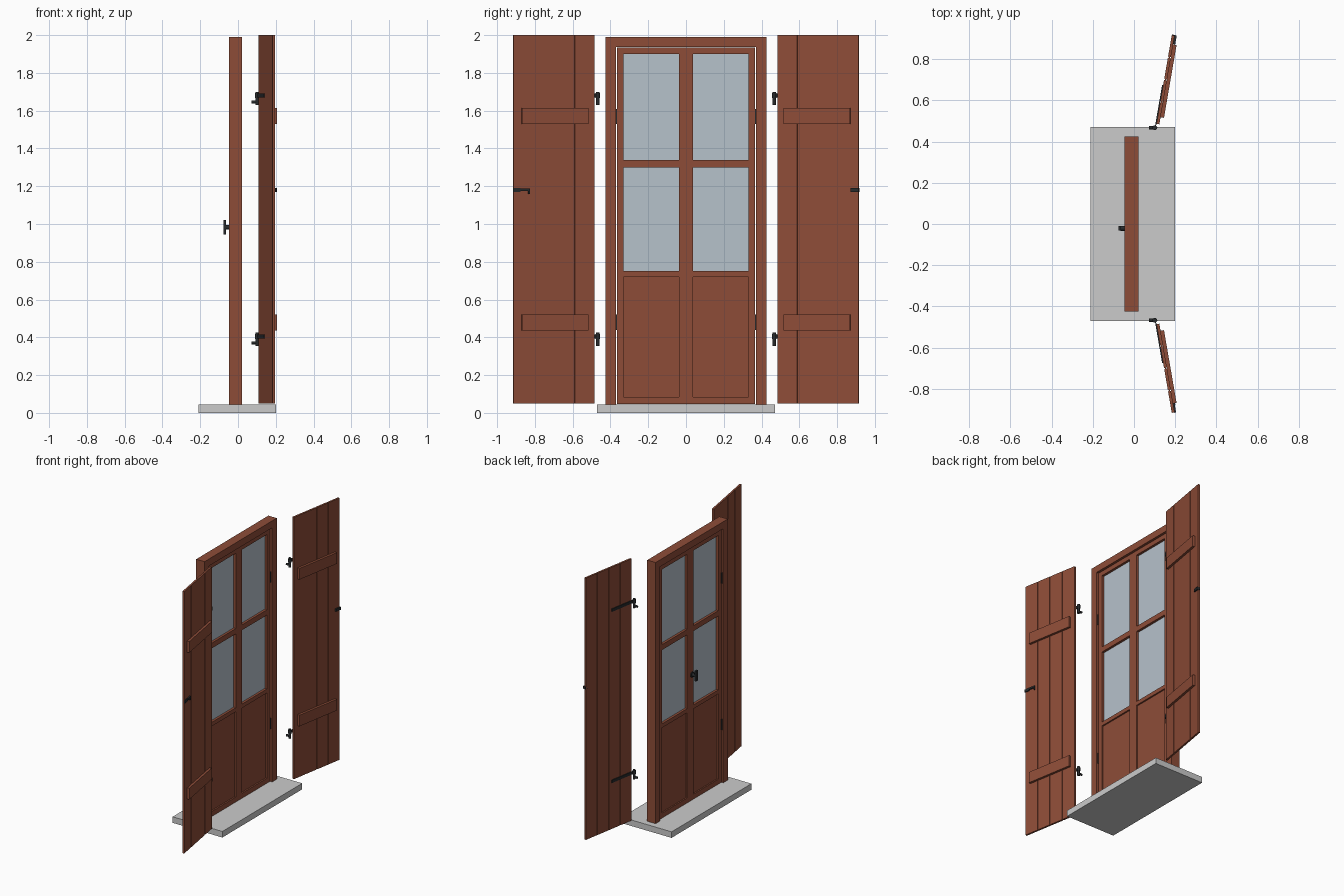
import bpy, bmesh
from math import sin, cos, radians, pi
from mathutils import Matrix, Vector

if "Cube" in bpy.data.objects:
    bpy.data.objects.remove(bpy.data.objects["Cube"])


def material(name, color):
    m = bpy.data.materials.new(name)
    m.diffuse_color = (*color, 1)
    m.use_nodes = True
    m.node_tree.nodes["Principled BSDF"].inputs["Base Color"].default_value = m.diffuse_color
    return m


WOOD = material("red_brown_wood", (0.27, 0.073, 0.039))
GLASS = material("pale_glass", (0.47, 0.54, 0.60))
IRON = material("black_iron", (0.02, 0.023, 0.025))
I4 = Matrix.Identity(4)


def build(name, mat, boxes=(), rods=(), frame=I4):
    """One object from boxes (lo, hi) and rods (start, end, radius)."""
    bm = bmesh.new()
    for lo, hi in boxes:
        lo, hi = Vector(lo), Vector(hi)
        m = Matrix.Translation((lo + hi) / 2) @ Matrix.Diagonal((*(hi - lo), 1))
        bmesh.ops.create_cube(bm, size=1, matrix=m)
    for a, b, r in rods:
        a, b = Vector(a), Vector(b)
        rot = (b - a).to_track_quat('Z', 'Y').to_matrix().to_4x4()
        bmesh.ops.create_cone(bm, cap_ends=True, segments=16, radius1=r, radius2=r,
                              depth=(b - a).length,
                              matrix=Matrix.Translation((a + b) / 2) @ rot)
    bm.transform(frame)
    bmesh.ops.recalc_face_normals(bm, faces=bm.faces[:])
    me = bpy.data.meshes.new(name)
    bm.to_mesh(me)
    bm.free()
    ob = bpy.data.objects.new(name, me)
    bpy.context.collection.objects.link(ob)
    if mat:
        me.materials.append(mat)
    if rods:
        bpy.ops.object.select_all(action='DESELECT')
        ob.select_set(True)
        bpy.context.view_layer.objects.active = ob
        bpy.ops.object.shade_smooth_by_angle(angle=radians(35))
    return ob


# stone threshold
build("threshold", None, [((-0.21, -0.47, 0), (0.2, 0.47, 0.045))])

# fixed outer frame
X0, X1 = -0.047, 0.022
build("door_frame", WOOD, [
    ((X0, -0.425, 0.045), (X1, -0.371, 1.99)),
    ((X0, 0.371, 0.045), (X1, 0.425, 1.99)),
    ((X0, -0.371, 1.938), (X1, 0.371, 1.99))])

# door leaf: stiles and mullion, then rails
L0, L1 = -0.035, 0.008
stiles = [(-0.365, -0.33), (-0.036, 0.036), (0.33, 0.365)]
rails = [(0.048, 0.085), (0.72, 0.75), (1.30, 1.34), (1.90, 1.934)]
bays = [(-0.33, -0.036), (0.036, 0.33)]
build("door_leaf", WOOD,
      [((L0, a, 0.048), (L1, b, 1.934)) for a, b in stiles]
      + [((L0, a, c), (L1, b, d)) for a, b in bays for c, d in rails])

# lower wood panels and glass panes
build("lower_panels", WOOD, [((-0.025, a, 0.085), (-0.003, b, 0.72)) for a, b in bays])
build("glass_panes", GLASS, [((-0.017, a, c), (-0.010, b, d)) for a, b in bays
                             for c, d in ((0.75, 1.30), (1.34, 1.90))])

# door hinges in the gap between leaf and frame
build("door_hinges", IRON, [((L0 - 0.006, min(s * 0.364, s * 0.372), z),
                             (L1 + 0.006, max(s * 0.364, s * 0.372), z + 0.08))
                            for s in (-1, 1) for z in (0.44, 1.53)])

# door handle: stem and upright lever
build("door_handle", IRON,
      [((-0.076, -0.032, 0.945), (-0.063, -0.01, 1.022))],
      [((L0, -0.021, 0.983), (-0.065, -0.021, 0.983), 0.012),
       ((L0, -0.021, 0.983), (L0 - 0.006, -0.021, 0.983), 0.02)])

# shutters, in a frame with x along the width, y out from the face, z up
ANG, W, T = radians(9.8), 0.437, 0.014
for side, label in ((-1, "left"), (1, "right")):
    f = Matrix(((sin(ANG), cos(ANG), 0, 0.109),
                (side * cos(ANG), -side * sin(ANG), 0, side * 0.486),
                (0, 0, 1, 0), (0, 0, 0, 1)))
    pw, g = W / 4, 0.003
    planks = [((i * pw + (g if i else 0), 0, 0.05), ((i + 1) * pw - (g if i < 3 else 0), T, 2.0))
              for i in range(4)]
    tongues = [((i * pw - g, 0.004, 0.05), (i * pw + g, T - 0.004, 2.0)) for i in (1, 2, 3)]
    build(label + "_shutter", WOOD, planks + tongues, frame=f)
    build(label + "_shutter_battens", WOOD,
          [((0.035, T, z), (0.393, T + 0.017, z + 0.083)) for z in (0.437, 1.53)], frame=f)

    # strap hinges on the inner face, with wall pins
    hinge_z = (0.405, 1.68)
    build(label + "_strap_hinges", IRON,
          [((-0.018, -0.005, z - 0.011), (0.19, 0, z + 0.011)) for z in hinge_z], frame=f)
    px, py = 0.101, side * 0.467
    build(label + "_hinge_pins", IRON, rods=[
        r for z in hinge_z for r in (
            ((px, py, z - 0.05), (px, py, z + 0.02), 0.009),
            ((px, py, z - 0.013), (px, py, z + 0.013), 0.012),
            ((px, py, z - 0.034), (0.072, py, z - 0.034), 0.008))])

    # closing latch near the free edge
    if side < 0:
        latch = [((0.40, T, 1.17), (W + 0.002, T + 0.007, 1.191)),
                 ((0.355, T, 1.176), (0.40, T + 0.01, 1.189)),
                 ((0.350, T, 1.16), (0.358, T + 0.01, 1.189))]
    else:
        latch = [((0.395, T, 1.17), (W + 0.002, T + 0.01, 1.19)),
                 ((0.418, 0, 1.17), (W + 0.003, T + 0.004, 1.19))]
    build(label + "_shutter_latch", IRON, latch, frame=f)
